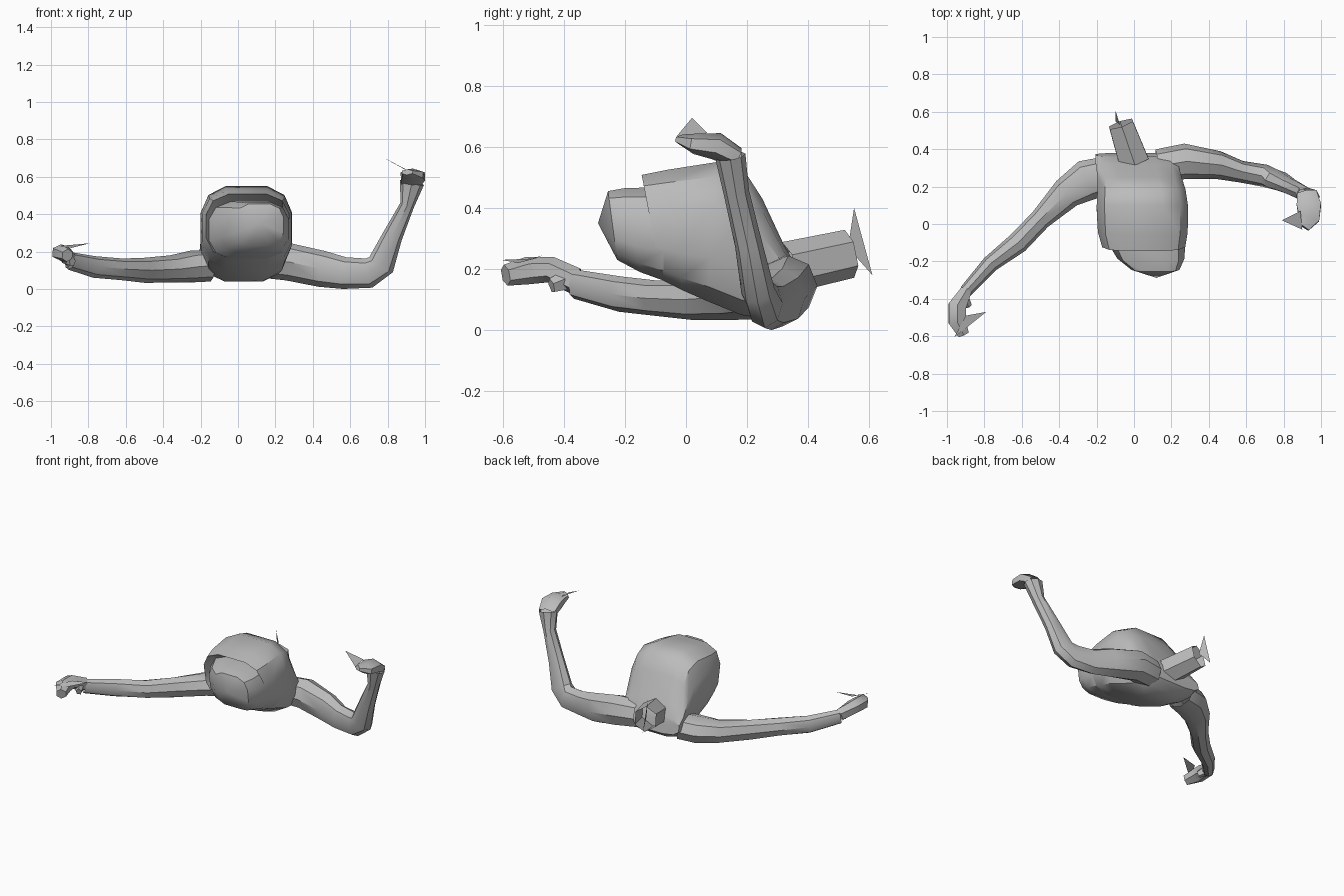
import bpy, bmesh, math
from mathutils import Vector

grey = bpy.data.materials.new("plain grey")
grey.diffuse_color = (0.5, 0.5, 0.5, 1)


def finish(name, bm, angle=38):
    bmesh.ops.recalc_face_normals(bm, faces=bm.faces)
    me = bpy.data.meshes.new(name)
    bm.to_mesh(me)
    bm.free()
    me.materials.append(grey)
    ob = bpy.data.objects.new(name, me)
    bpy.context.collection.objects.link(ob)
    bpy.ops.object.select_all(action='DESELECT')
    ob.select_set(True)
    bpy.context.view_layer.objects.active = ob
    bpy.ops.object.shade_smooth_by_angle(angle=math.radians(angle))
    return ob


def skin(name, rings, caps=(True, True), tip=None):
    """Bridge rings of points; optional pointed start cap."""
    bm = bmesh.new()
    vr = [[bm.verts.new(p) for p in r] for r in rings]
    n = len(vr[0])
    for a, b in zip(vr, vr[1:]):
        for i in range(n):
            j = (i + 1) % n
            bm.faces.new((a[i], a[j], b[j], b[i]))
    if tip:
        t = bm.verts.new(tip)
        for i in range(n):
            bm.faces.new((vr[0][i], vr[0][(i + 1) % n], t))
    elif caps[0]:
        bm.faces.new(vr[0])
    if caps[1]:
        bm.faces.new(vr[-1])
    return finish(name, bm)


def limb(name, stations, hint, sides=8, caps=(False, False)):
    """Stations are (x, y, z, radius along hint, radius across)."""
    pts = [Vector(s[:3]) for s in stations]
    rings = []
    for i, s in enumerate(stations):
        t = (pts[min(i + 1, len(pts) - 1)] - pts[max(i - 1, 0)]).normalized()
        h = Vector(hint)
        u = (h - t * h.dot(t)).normalized()
        v = t.cross(u)
        rings.append([pts[i] + u * s[3] * math.cos(k * math.tau / sides)
                      + v * s[4] * math.sin(k * math.tau / sides) for k in range(sides)])
    return skin(name, rings, caps)


def torso_ring(by, bz, ty, tz, xc, hw, sides=12):
    """Boxy oval between a bottom and a top point on the centre plane."""
    out = []
    for k in range(sides):
        a = (k + 0.5) * math.tau / sides
        c, s = math.cos(a), math.sin(a)
        c = math.copysign(abs(c) ** 0.6, c) / 0.98
        s = math.copysign(abs(s) ** 0.75, s) / 0.974
        f = 0.5 + 0.5 * s
        out.append((xc + hw * c, by + (ty - by) * f, bz + (tz - bz) * f))
    return out


def plate(name, *pts):
    bm = bmesh.new()
    bm.faces.new([bm.verts.new(p) for p in pts])
    return finish(name, bm)


# torso: blunt waist, overhanging hem, chest, sloping shoulders
skin("torso", [torso_ring(*r) for r in (
    (-0.225, 0.23, -0.255, 0.455, 0.115, 0.128),
    (-0.15, 0.19, -0.20, 0.465, 0.09, 0.18),
    (-0.075, 0.163, -0.07, 0.468, 0.06, 0.215),
    (-0.08, 0.165, -0.145, 0.508, 0.052, 0.222),
    (-0.01, 0.13, -0.06, 0.525, 0.047, 0.24),
    (0.07, 0.095, 0.10, 0.55, 0.045, 0.245),
    (0.18, 0.05, 0.19, 0.523, 0.04, 0.235),
    (0.25, 0.04, 0.25, 0.43, 0.03, 0.225),
    (0.33, 0.06, 0.32, 0.28, 0.015, 0.22),
    (0.38, 0.10, 0.36, 0.21, 0.01, 0.215))], tip=(0.12, -0.288, 0.35))

# open six-sided neck with a loose flap at its end
limb("neck", [(0.0, 0.33, 0.205, 0.085, 0.092),
              (-0.07, 0.535, 0.25, 0.08, 0.075)], (0, 0, 1), 6)
plate("neck_flap", (-0.10, 0.55, 0.40), (-0.10, 0.61, 0.18), (-0.075, 0.53, 0.27))

# raised arm, bent at the elbow
limb("raised_arm", [
    (0.13, 0.31, 0.15, 0.09, 0.09), (0.27, 0.335, 0.145, 0.095, 0.10),
    (0.45, 0.315, 0.107, 0.075, 0.097), (0.57, 0.28, 0.085, 0.058, 0.085),
    (0.70, 0.258, 0.085, 0.06, 0.08), (0.765, 0.235, 0.13, 0.055, 0.075),
    (0.825, 0.205, 0.28, 0.045, 0.054), (0.905, 0.165, 0.45, 0.042, 0.038),
    (0.93, 0.145, 0.57, 0.05, 0.066)], (0, 1, 0))
limb("raised_hand", [
    (0.925, 0.165, 0.565, 0.035, 0.06), (0.935, 0.10, 0.602, 0.045, 0.075),
    (0.935, 0.03, 0.61, 0.034, 0.065), (0.905, -0.015, 0.625, 0.016, 0.04)],
    (0, 0, 1), 6, (False, True))
plate("raised_finger", (0.79, 0.02, 0.695), (0.89, 0.07, 0.645), (0.90, -0.03, 0.635))

# outstretched arm
limb("outstretched_arm", [
    (-0.15, 0.26, 0.125, 0.085, 0.10), (-0.25, 0.235, 0.12, 0.085, 0.11),
    (-0.36, 0.165, 0.107, 0.073, 0.085), (-0.50, 0.025, 0.10, 0.067, 0.057),
    (-0.62, -0.10, 0.105, 0.058, 0.058), (-0.77, -0.215, 0.118, 0.058, 0.045),
    (-0.90, -0.36, 0.15, 0.048, 0.035)], (0, 0, 1))
limb("outstretched_hand", [
    (-0.90, -0.36, 0.16, 0.045, 0.035), (-0.945, -0.44, 0.198, 0.042, 0.055),
    (-0.945, -0.52, 0.195, 0.045, 0.054), (-0.912, -0.59, 0.18, 0.035, 0.034)],
    (0, 0, 1), 6, (False, True))
plate("outstretched_finger", (-0.79, -0.47, 0.245), (-0.90, -0.49, 0.235),
      (-0.96, -0.605, 0.23), (-0.89, -0.55, 0.22))
limb("outstretched_thumb", [(-0.92, -0.37, 0.17, 0.04, 0.03),
                            (-0.885, -0.44, 0.145, 0.025, 0.02)], (0, 0, 1), 5, (False, True))
